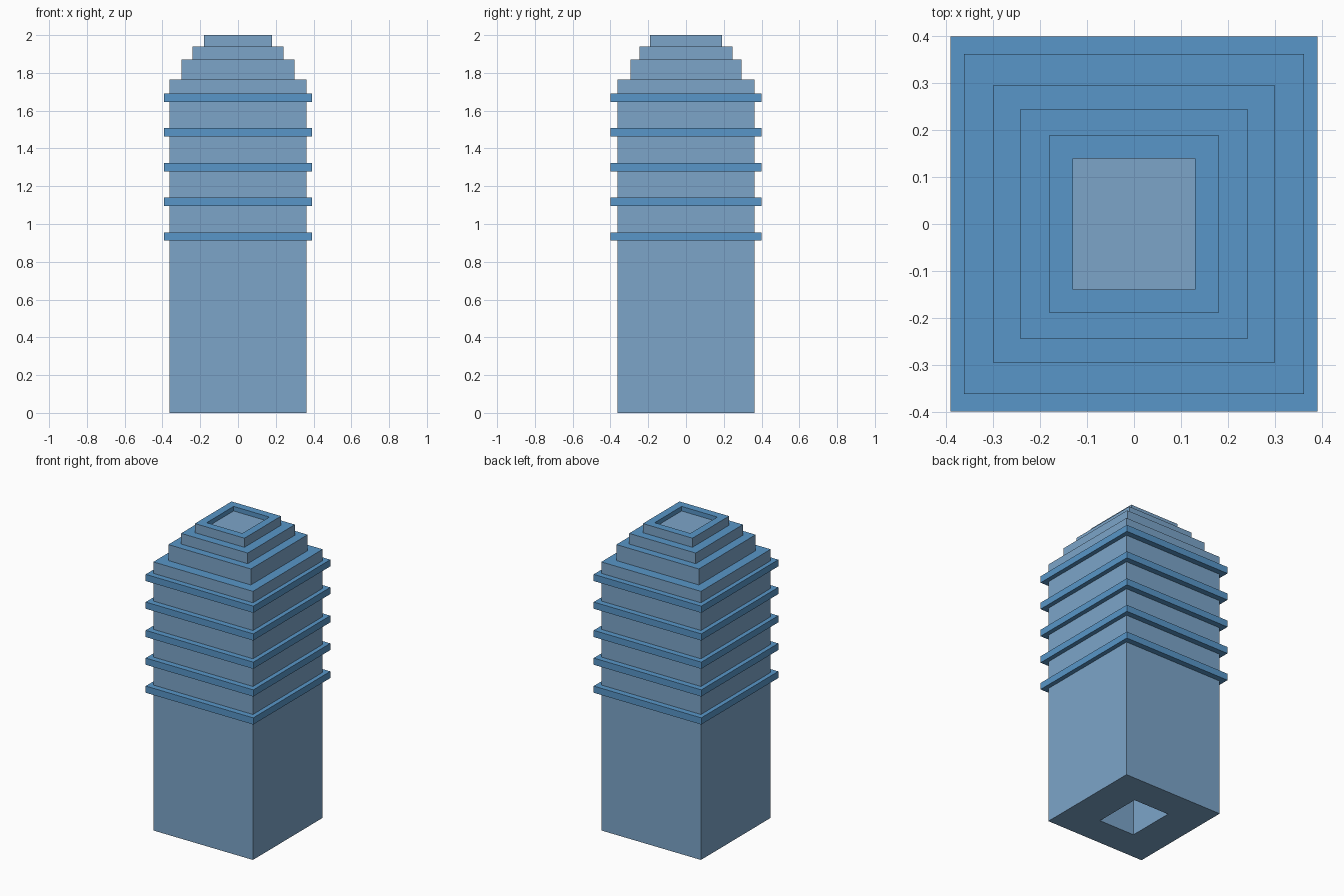
import bpy, bmesh

if "Cube" in bpy.data.objects:
    bpy.data.objects.remove(bpy.data.objects["Cube"])


def material(name, rgb):
    m = bpy.data.materials.new(name)
    m.diffuse_color = (*rgb, 1)
    m.use_nodes = True
    m.node_tree.nodes["Principled BSDF"].inputs["Base Color"].default_value = m.diffuse_color
    return m


GREY_BLUE = material("grey blue", (0.202, 0.376, 0.584))
BLUE = material("bright blue", (0.098, 0.305, 0.578))


def stepped_block(name, profile, rule):
    """Join rectangles (half x, half y, z) into a closed block, coloured by rule."""
    bm = bmesh.new()
    loops = [[bm.verts.new((sx * x, sy * y, z))
              for sx, sy in ((-1, -1), (1, -1), (1, 1), (-1, 1))]
             for x, y, z in profile]
    bm.faces.new(loops[0])
    bm.faces.new(loops[-1])
    for a, b in zip(loops, loops[1:]):
        for i in range(4):
            j = (i + 1) % 4
            bm.faces.new((a[i], a[j], b[j], b[i]))
    bmesh.ops.recalc_face_normals(bm, faces=bm.faces)
    for f in bm.faces:
        f.material_index = rule(f)
    me = bpy.data.meshes.new(name)
    bm.to_mesh(me)
    bm.free()
    me.materials.append(GREY_BLUE)
    me.materials.append(BLUE)
    ob = bpy.data.objects.new(name, me)
    bpy.context.collection.objects.link(ob)
    return ob


FLOOR = 1.97


def tower_colour(f):
    # ledges and recess walls are bright, walls and recess floor are grey
    c = f.calc_center_median()
    if f.normal.z > 0.5:
        return int(abs(c.z - FLOOR) > 0.005)
    recess_wall = c.z > FLOOR and max(abs(c.x), abs(c.y)) < 0.15
    return int(recess_wall)


# Tower: hollow shaft from below, stepped crown, shallow recess on top
stepped_block("tower", [
    (0.13, 0.14, 1.955), (0.13, 0.16, 0),
    (0.362, 0.362, 0), (0.362, 0.362, 1.765),
    (0.30, 0.295, 1.765), (0.30, 0.295, 1.87),
    (0.242, 0.245, 1.87), (0.242, 0.245, 1.94),
    (0.18, 0.19, 1.94), (0.18, 0.19, 2.0),
    (0.13, 0.14, 2.0), (0.13, 0.14, FLOOR),
], tower_colour)

# Five protruding bands around the upper shaft
for i, z in enumerate((0.934, 1.118, 1.30, 1.486, 1.668)):
    stepped_block(f"band_{i + 1}", [(0.391, 0.40, z - 0.022), (0.391, 0.40, z + 0.022)],
                  lambda f: 1)
